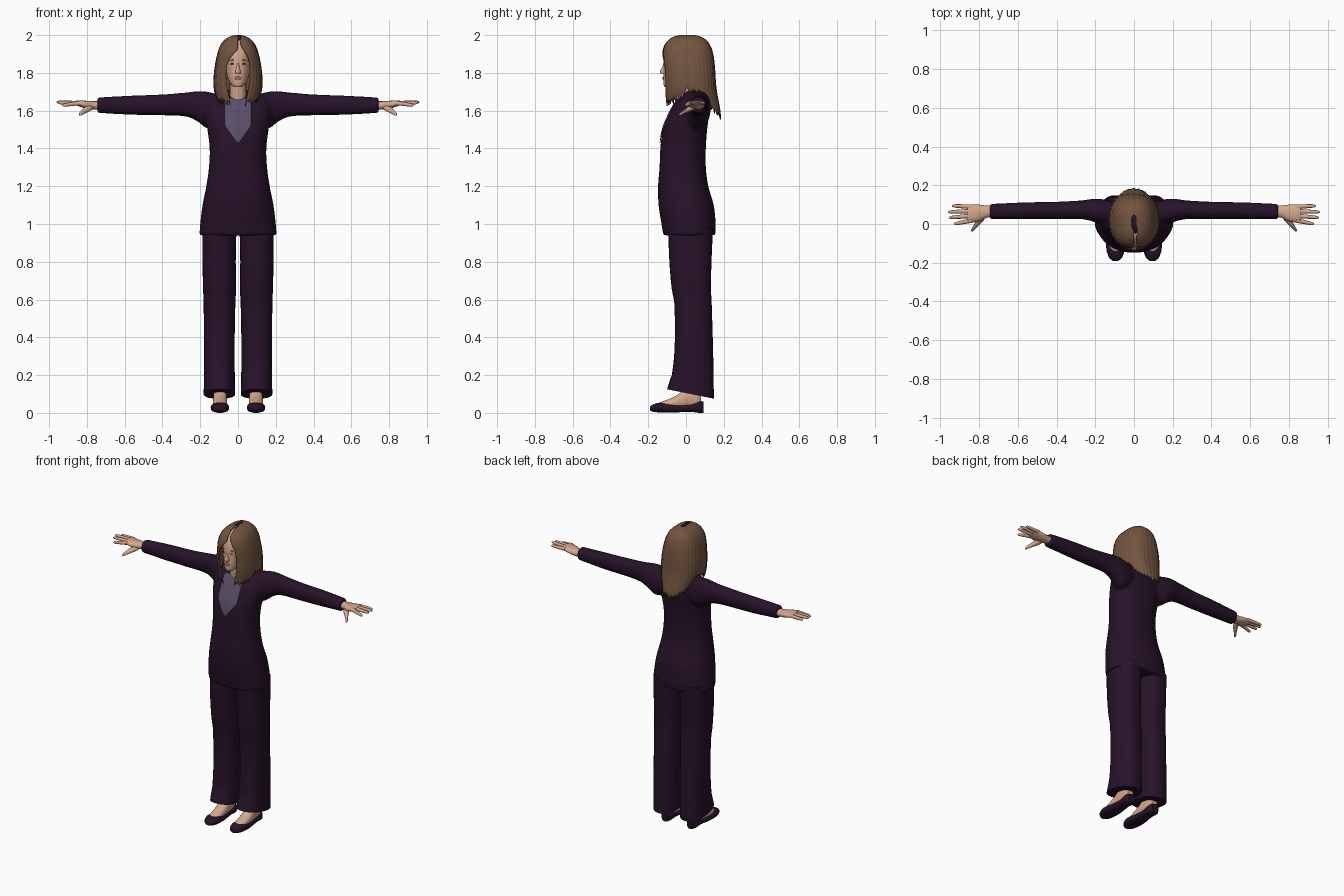
import bpy, bmesh, math, random
from mathutils import Matrix, Vector

random.seed(4)
if "Cube" in bpy.data.objects:
    bpy.data.objects.remove(bpy.data.objects["Cube"])


def material(name, red, green, blue):
    mat = bpy.data.materials.new(name)
    mat.use_nodes = True
    mat.diffuse_color = (red, green, blue, 1)
    shader = next(n for n in mat.node_tree.nodes if n.type == "BSDF_PRINCIPLED")
    shader.inputs["Base Color"].default_value = (red, green, blue, 1)
    shader.inputs["Roughness"].default_value = 0.8
    return mat


suit = material("dark plum cloth", 0.02, 0.006, 0.022)
blouse_cloth = material("muted violet cloth", 0.1, 0.075, 0.14)
skin = material("skin", 0.66, 0.39, 0.27)
hair_brown = material("brown hair", 0.17, 0.09, 0.05)
lip_pink = material("lip pink", 0.45, 0.17, 0.13)
eye_dark = material("eye brown", 0.06, 0.04, 0.03)


# Smooth interpolation through rows of numbers keyed by their first entry
def hermite(keys, i, t):
    before, a, b, after = keys[max(i - 1, 0)], keys[i], keys[i + 1], keys[min(i + 2, len(keys) - 1)]
    span = b[0] - a[0]
    row = [a[0] + span * t]
    for k in range(1, len(a)):
        m_a = (b[k] - before[k]) / (b[0] - before[0]) * span
        m_b = (after[k] - a[k]) / (after[0] - a[0]) * span
        d = b[k] - a[k]
        row.append(a[k] + t * (m_a + t * (3 * d - 2 * m_a - m_b + t * (m_a + m_b - 2 * d))))
    return row


def sample(keys, q):
    q = min(max(q, keys[0][0]), keys[-1][0])
    i = max(k for k in range(len(keys) - 1) if keys[k][0] <= q)
    return hermite(keys, i, (q - keys[i][0]) / (keys[i + 1][0] - keys[i][0]))


def power(value, exponent):
    return math.copysign(abs(value) ** exponent, value)


def bridge(bm, rows, closed):
    count = len(rows[0])
    for low, high in zip(rows, rows[1:]):
        for j in range(count if closed else count - 1):
            k = (j + 1) % count
            bm.faces.new((low[j], low[k], high[k], high[j]))


# Each key: position on the axis, then low and high limits on the other two axes
def loft(bm, axis, keys, side=1, sides=24, p=2.2, steps=3, hem_tilt=0):
    sections = [hermite(keys, i, s / steps) for i in range(len(keys) - 1) for s in range(steps)]
    sections.append(keys[-1])
    rows = []
    for n, (q, a_low, a_high, b_low, b_high) in enumerate(sections):
        row = []
        for j in range(sides):
            angle = math.tau * j / sides
            a = (a_low + a_high + (a_high - a_low) * power(math.cos(angle), 2 / p)) / 2
            b = (b_low + b_high + (b_high - b_low) * power(math.sin(angle), 2 / p)) / 2
            co = [a, b]
            co.insert("xyz".index(axis), q - hem_tilt * b * (n < steps))
            row.append(bm.verts.new((co[0] * side, co[1], co[2])))
        rows.append(row)
    bridge(bm, rows, True)
    bm.faces.new(rows[0])
    bm.faces.new(rows[-1])


def finish(name, bm, mat):
    bmesh.ops.recalc_face_normals(bm, faces=bm.faces)
    mesh = bpy.data.meshes.new(name)
    bm.to_mesh(mesh)
    bm.free()
    mesh.materials.append(mat)
    obj = bpy.data.objects.new(name, mesh)
    bpy.context.collection.objects.link(obj)
    bpy.ops.object.select_all(action="DESELECT")
    obj.select_set(True)
    bpy.context.view_layer.objects.active = obj
    bpy.ops.object.shade_smooth_by_angle(angle=math.radians(50))
    return obj


def ellipsoid(name, centre, radii, mat, roll=0):
    bm = bmesh.new()
    matrix = Matrix.Translation(centre) @ Matrix.Rotation(roll, 4, "Y") @ Matrix.Diagonal((*radii, 1))
    bmesh.ops.create_uvsphere(bm, u_segments=16, v_segments=10, radius=1, matrix=matrix)
    return finish(name, bm, mat)


def front_y(keys, x, z, p):
    _, x_low, x_high, y_low, y_high = sample(keys, z)
    bulge = max(0, 1 - abs(2 * x / (x_high - x_low)) ** p) ** (1 / p)
    return (y_low + y_high - (y_high - y_low) * bulge) / 2


# Jacket: body and both sleeves fused together
torso = [(0.94, -.205, .205, -.12, .155), (1.0, -.2, .2, -.13, .157), (1.1, -.188, .188, -.145, .147),
         (1.2, -.168, .168, -.148, .118), (1.3, -.154, .154, -.14, .105), (1.4, -.15, .15, -.136, .105),
         (1.5, -.162, .162, -.122, .112), (1.58, -.175, .175, -.09, .122), (1.65, -.175, .175, -.05, .125),
         (1.69, -.13, .13, -.01, .115), (1.71, -.06, .06, .01, .09)]
sleeve = [(.08, .0, .11, 1.54, 1.68), (.16, -.005, .128, 1.505, 1.7), (.21, .012, .13, 1.54, 1.703),
          (.27, .025, .122, 1.568, 1.697), (.4, .024, .115, 1.575, 1.686), (.56, .026, .112, 1.578, 1.68),
          (.745, .024, .104, 1.588, 1.67)]
bm = bmesh.new()
loft(bm, "z", torso, sides=48)
for side in (1, -1):
    loft(bm, "x", sleeve, side)
jacket = finish("jacket", bm, suit)
remesh = jacket.modifiers.new("fuse", "REMESH")
remesh.mode = "VOXEL"
remesh.voxel_size = 0.009
remesh.use_smooth_shade = True
relax = jacket.modifiers.new("relax", "SMOOTH")
relax.iterations = 4

# Blouse: thin plate lying on the chest
bm = bmesh.new()
rows = []
for i in range(24):
    z = 1.43 + 0.24 * i / 23
    half = min(0.072, 0.004 + (z - 1.43) * 0.75)
    rows.append([bm.verts.new((half * t / 6, front_y(torso, half * t / 6, z, 2.2) - 0.006, z))
                 for t in range(-6, 7)])
bridge(bm, rows, False)
blouse = finish("blouse_front", bm, blouse_cloth)
blouse.modifiers.new("thickness", "SOLIDIFY").thickness = 0.004

# Trouser legs, feet, shoes and hands, once per side
leg = [(.105, .015, .182, -.1, .148), (.2, .017, .18, -.075, .146), (.35, .018, .18, -.06, .143),
       (.58, .014, .182, -.062, .136), (.66, .01, .185, -.076, .132), (.8, .012, .188, -.088, .135),
       (.98, .008, .188, -.095, .143)]
shoe = [(-.19, .08, .11, .012, .034), (-.175, .062, .128, .006, .045), (-.13, .048, .143, .002, .055),
        (-.06, .05, .142, .002, .045), (.02, .058, .132, .006, .046), (.07, .058, .132, 0, .064),
        (.092, .072, .118, 0, .06)]
foot = [(-.145, .07, .12, .02, .052), (-.11, .06, .131, .02, .066), (-.05, .057, .133, .02, .092),
        (.01, .06, .13, .02, .14), (.06, .064, .126, .02, .15), (.08, .075, .115, .02, .14)]
palm = [(.72, .035, .095, 1.603, 1.65), (.76, .033, .095, 1.606, 1.65), (.8, .014, .1, 1.61, 1.652),
        (.84, .008, .1, 1.622, 1.655), (.86, .012, .096, 1.63, 1.652)]
thumb = [(.05, .765, .8, 1.605, 1.635), (.02, .775, .815, 1.595, 1.625), (-.01, .805, .83, 1.583, 1.606),
         (-.03, .825, .842, 1.574, 1.59), (-.038, .832, .84, 1.573, 1.58)]
fingers = [(.018, .0, .93, 1.628), (.042, .033, .955, 1.642), (.066, .062, .96, 1.646), (.089, .094, .94, 1.64)]

for name, side in (("left", 1), ("right", -1)):
    bm = bmesh.new()
    loft(bm, "z", leg, side, sides=28, p=2.4, hem_tilt=0.2)
    finish(name + "_trouser_leg", bm, suit)
    bm = bmesh.new()
    loft(bm, "y", shoe, side, p=2.6)
    finish(name + "_shoe", bm, suit)
    bm = bmesh.new()
    loft(bm, "y", foot, side)
    finish(name + "_foot", bm, skin)
    bm = bmesh.new()
    loft(bm, "x", palm, side, sides=16)
    loft(bm, "y", thumb, side, sides=10)
    for base_y, tip_y, tip_x, tip_z in fingers:
        rows = []
        for t, r in ((0, .012), (.5, .0105), (.9, .008), (1, .003)):
            x, y, z = .84 + (tip_x - .84) * t, base_y + (tip_y - base_y) * t, 1.64 + (tip_z - 1.64) * t
            rows.append((x, y - r, y + r, z - r, z + r))
        loft(bm, "x", rows, side, sides=10, p=2)
    finish(name + "_hand", bm, skin)

# Head and neck
head = [(1.725, -.02, .02, -.112, -.05), (1.737, -.036, .036, -.118, -.02), (1.77, -.054, .054, -.12, .05),
        (1.82, -.066, .066, -.118, .09), (1.88, -.07, .07, -.117, .1), (1.94, -.06, .06, -.1, .09),
        (1.975, -.03, .03, -.06, .05)]
neck = [(1.6, -.055, .055, -.04, .07), (1.66, -.045, .045, -.05, .055), (1.76, -.044, .044, -.06, .05)]
bm = bmesh.new()
loft(bm, "z", head, sides=32)
finish("head", bm, skin)
bm = bmesh.new()
loft(bm, "z", neck)
finish("neck", bm, skin)

# Face details
nose = [(1.795, -.014, .014, -.134, -.1), (1.81, -.013, .013, -.137, -.1), (1.83, -.008, .008, -.126, -.1),
        (1.86, -.006, .006, -.118, -.1)]
bm = bmesh.new()
loft(bm, "z", nose, sides=12)
finish("nose", bm, skin)
ellipsoid("lips", (0, front_y(head, 0, 1.772, 2.2), 1.772), (.021, .005, .008), lip_pink)
for name, side in (("left", 1), ("right", -1)):
    x = side * 0.029
    ellipsoid(name + "_eye", (x, front_y(head, x, 1.848, 2.2), 1.848), (.012, .003, .004), eye_dark)
    ellipsoid(name + "_eyebrow", (x, front_y(head, x, 1.868, 2.2), 1.868), (.017, .003, .0025),
              hair_brown, side * 0.12)

# Hair: a sheet swept round the head, parted over the face, with ragged ends
hair = [(1.53, .095, -.1, .185), (1.62, .1, -.104, .175), (1.67, .116, -.11, .165), (1.74, .126, -.115, .155),
        (1.82, .121, -.12, .15), (1.9, .106, -.123, .14), (1.95, .087, -.108, .122), (1.98, .06, -.08, .095),
        (1.992, .036, -.055, .07), (1.998, .012, -.03, .045)]
opening = [(1.6, .035), (1.66, .044), (1.72, .057), (1.8, .063), (1.87, .052), (1.91, .027), (1.945, .002), (2, .001)]
ends = [(0, 1.635), (.3, 1.65), (.42, 1.69), (.55, 1.68), (.7, 1.6), (1, 1.565)]
columns, levels, squareness = 96, 30, 2.5
bm = bmesh.new()
rows = [[] for _ in range(levels + 1)]
for c in range(columns + 1):
    u = 2 * c / columns - 1
    side = 1 if u > 0 else -1
    ragged = random.uniform(0, 0.022) + 0.014 * (c % 3)
    bottom = sample(ends, 1 - abs(u))[1] + ragged - 0.012
    for level in range(levels + 1):
        z = 1.998 - (1.998 - bottom) * (level / levels) ** 1.9
        _, half, y_front, y_back = sample(hair, z)
        part = 0.014 * min(1, max(0, (z - 1.83) / 0.1))
        edge = min(0.95, max(0, sample(opening, z)[1] + side * part) / half)
        gap = math.asin(edge ** (squareness / 2))
        angle = gap + (math.pi - gap) * (1 - abs(u))
        ridge = 1 + 0.012 * math.sin(c * 1.9) * min(1, level / 12)
        x = side * half * ridge * power(math.sin(angle), 2 / squareness)
        y = (y_front + y_back) / 2 - (y_back - y_front) / 2 * ridge * power(math.cos(angle), 2 / squareness)
        rows[level].append(bm.verts.new((x, y, z)))
bridge(bm, rows, False)
hair_obj = finish("hair", bm, hair_brown)
thickness = hair_obj.modifiers.new("thickness", "SOLIDIFY")
thickness.thickness = 0.006
thickness.offset = 0

# Dark gap along the parting on the crown
ellipsoid("hair_parting", Vector((.008, .01, 1.965)), (.019, .062, .035), suit)
